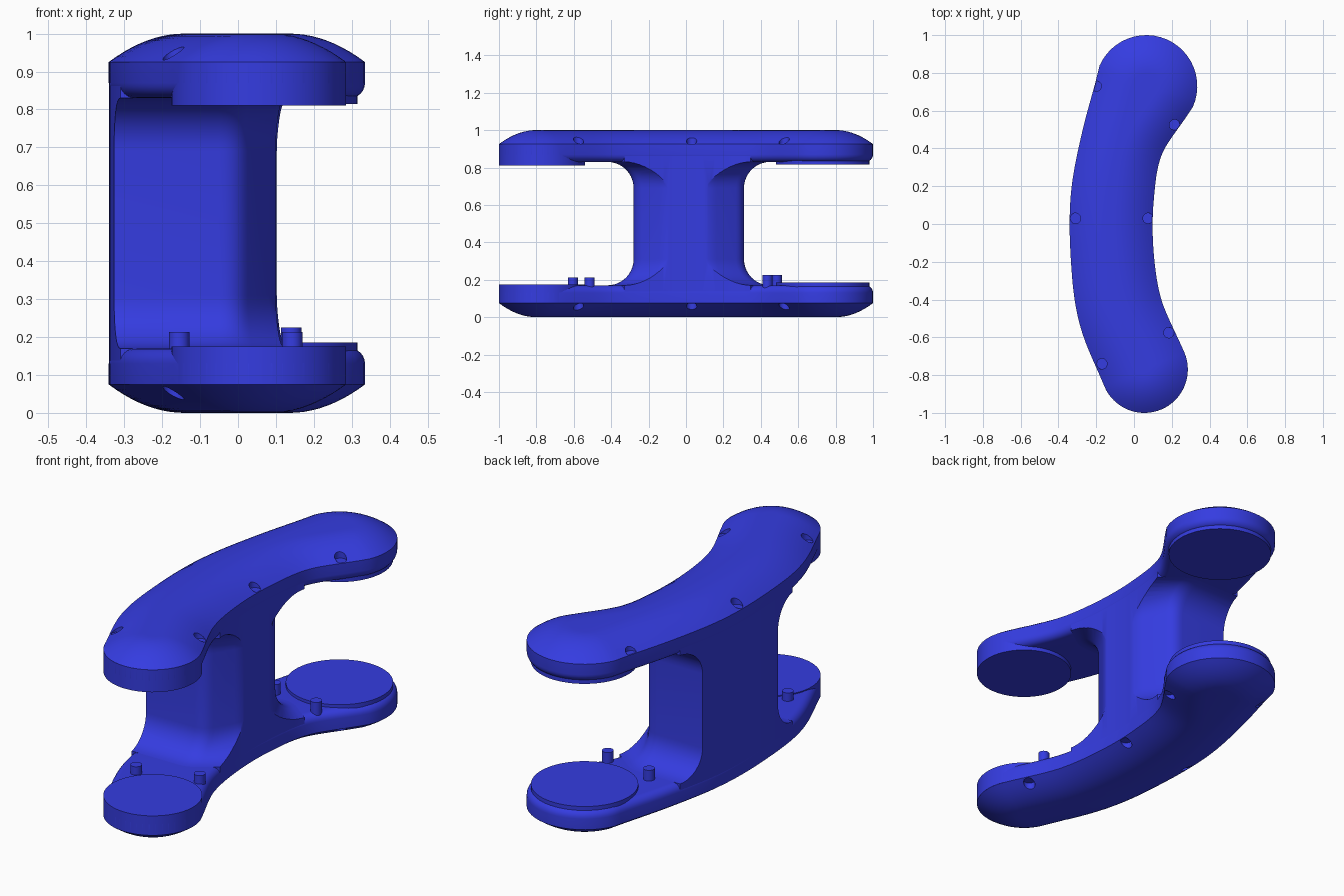
import bpy, bmesh, math
from mathutils import Vector

if "Cube" in bpy.data.objects:
    bpy.data.objects.remove(bpy.data.objects["Cube"])

blue = bpy.data.materials.new("blue")
blue.diffuse_color = (0.035, 0.045, 0.75, 1)
blue.use_nodes = True
blue.node_tree.nodes["Principled BSDF"].inputs["Base Color"].default_value = blue.diffuse_color

# spine of the curved plates: x, y, half width
SPINE = [(.055, -.77, .23), (-.07, -.47, .226), (-.115, -.17, .22),
         (-.115, .14, .22), (-.06, .44, .22), (.065, .73, .27)]


def spine_samples(n=8):
    p = [Vector(q) for q in SPINE]
    p = [2 * p[0] - p[1]] + p + [2 * p[-1] - p[-2]]
    out = []
    for i in range(1, len(p) - 2):
        a, b, c, d = p[i - 1:i + 3]
        for k in range(n):
            t = k / n
            out.append(.5 * (2 * b + (c - a) * t + (2 * a - 5 * b + 4 * c - d) * t**2
                             + (3 * b - a - 3 * c + d) * t**3))
    return out + [p[-2]]


def outline(inset):
    """Closed plate outline, moved inwards by inset."""
    s = spine_samples()
    left, right = [], []
    for i, p in enumerate(s):
        d = s[min(i + 1, len(s) - 1)] - s[max(i - 1, 0)]
        a = math.atan2(d.y, d.x)
        r = p.z - inset
        right.append((p.x + r * math.sin(a), p.y - r * math.cos(a)))
        left.append((p.x - r * math.sin(a), p.y + r * math.cos(a)))

    def cap(c, start):
        a0 = math.atan2(start[1] - c.y, start[0] - c.x)
        r = c.z - inset
        return [(c.x + r * math.cos(a0 + math.pi * k / 24), c.y + r * math.sin(a0 + math.pi * k / 24))
                for k in range(1, 24)]
    return right + cap(s[-1], right[-1]) + left[::-1] + cap(s[0], left[0])


def loft(name, rings):
    """Solid skinned through rings of 3D points with flat end faces."""
    bm = bmesh.new()
    rows = [[bm.verts.new(p) for p in ring] for ring in rings]
    n = len(rows[0])
    for a, b in zip(rows, rows[1:]):
        for i in range(n):
            j = (i + 1) % n
            bm.faces.new((a[i], a[j], b[j], b[i]))
    bm.faces.new(rows[0][::-1])
    bm.faces.new(rows[-1])
    bmesh.ops.recalc_face_normals(bm, faces=bm.faces)
    me = bpy.data.meshes.new(name)
    bm.to_mesh(me)
    bm.free()
    ob = bpy.data.objects.new(name, me)
    bpy.context.collection.objects.link(ob)
    me.materials.append(blue)
    return ob


def activate(ob):
    bpy.ops.object.select_all(action='DESELECT')
    ob.select_set(True)
    bpy.context.view_layer.objects.active = ob


def boolean(ob, cutter, op):
    activate(ob)
    m = ob.modifiers.new("cut", 'BOOLEAN')
    m.operation, m.object, m.solver = op, cutter, 'EXACT'
    bpy.ops.object.modifier_apply(modifier=m.name)
    bpy.data.objects.remove(cutter)


def smooth(ob):
    activate(ob)
    bpy.ops.object.shade_smooth_by_angle(angle=math.radians(30))


def cylinder(name, x, y, z0, z1, r, n=64):
    ring = [(x + r * math.cos(2 * math.pi * k / n), y + r * math.sin(2 * math.pi * k / n)) for k in range(n)]
    return loft(name, [[(px, py, z) for px, py in ring] for z in (z0, z1)])


# plate section: rounded inner edge, straight wall, domed outer face
section = [(.04 * (1 - math.sin(a)), .87 - .04 * math.cos(a)) for a in [math.pi / 2 * k / 6 for k in range(7)]]
section += [(.2 * k / 10, .925 + .075 * (1 - (1 - k / 10)**2)) for k in range(11)]
NOTCHES = [(-.2, .73), (.215, .525), (-.31, .03), (.075, .03), (.185, -.575), (-.17, -.74)]

for label, flip in (("upper", False), ("lower", True)):
    def zz(z):
        return 1 - z if flip else z
    plate = loft(label + "_plate", [[(x, y, zz(z)) for x, y in outline(d)] for d, z in section])
    # small notches along the domed edge
    for x, y in NOTCHES:
        boolean(plate, cylinder("notch_cutter", x, y, zz(.927), zz(1.05), .028, 20), 'DIFFERENCE')
    smooth(plate)
    # end discs on the inner faces
    rear_z = .815
    smooth(cylinder(label + "_front_disc", .055, -.77, zz(.81 if not flip else .825), zz(.925), .2301))
    smooth(cylinder(label + "_rear_disc", .065, .73, zz(rear_z), zz(.9), .25))

# pegs beside the lower discs
for i, (x, y, top) in enumerate([(-.155, -.605, .213), (.143, -.515, .213), (.14, .435, .225), (-.13, .485, .225)]):
    smooth(cylinder(f"peg_{i + 1}", x, y, .12, top, .027, 24))


# central pillar: chamfered section, flared into the plates
def rounded(a, b, c, n=6):
    a, b, c = Vector(a), Vector(b), Vector(c)
    p, q = b + (a - b).normalized() * .05, b + (c - b).normalized() * .05
    return [(1 - t)**2 * p + 2 * t * (1 - t) * b + t * t * q for t in [k / n for k in range(n + 1)]]


def pillar_ring(z, e):
    f0, f1 = (0, -.28 - e), (.106 + e, -.1 - e)
    b1, b0 = (.106 + e, .12 + e), (0, .31 + e)
    lf, lb = (-.45, f0[1]), (-.45, b0[1])
    pts = [Vector(lf)] + rounded(lf, f0, f1) + rounded(f0, f1, b1) + rounded(f1, b1, b0) + rounded(b1, b0, lb) + [Vector(lb)]
    return [(p.x, p.y, z) for p in pts]


R = .14
flare = [(.17 + R * (1 - math.cos(a)), R * (1 - math.sin(a))) for a in [math.pi / 2 * k / 10 for k in range(11)]]
levels = [(.13, R)] + flare
levels += [(1 - z, e) for z, e in reversed(levels)]
pillar = loft("central_pillar", [pillar_ring(z, e) for z, e in levels])
edge = outline(.001)
boolean(pillar, loft("outline_cutter", [[(x, y, z) for x, y in edge] for z in (.05, .95)]), 'INTERSECT')
smooth(pillar)
